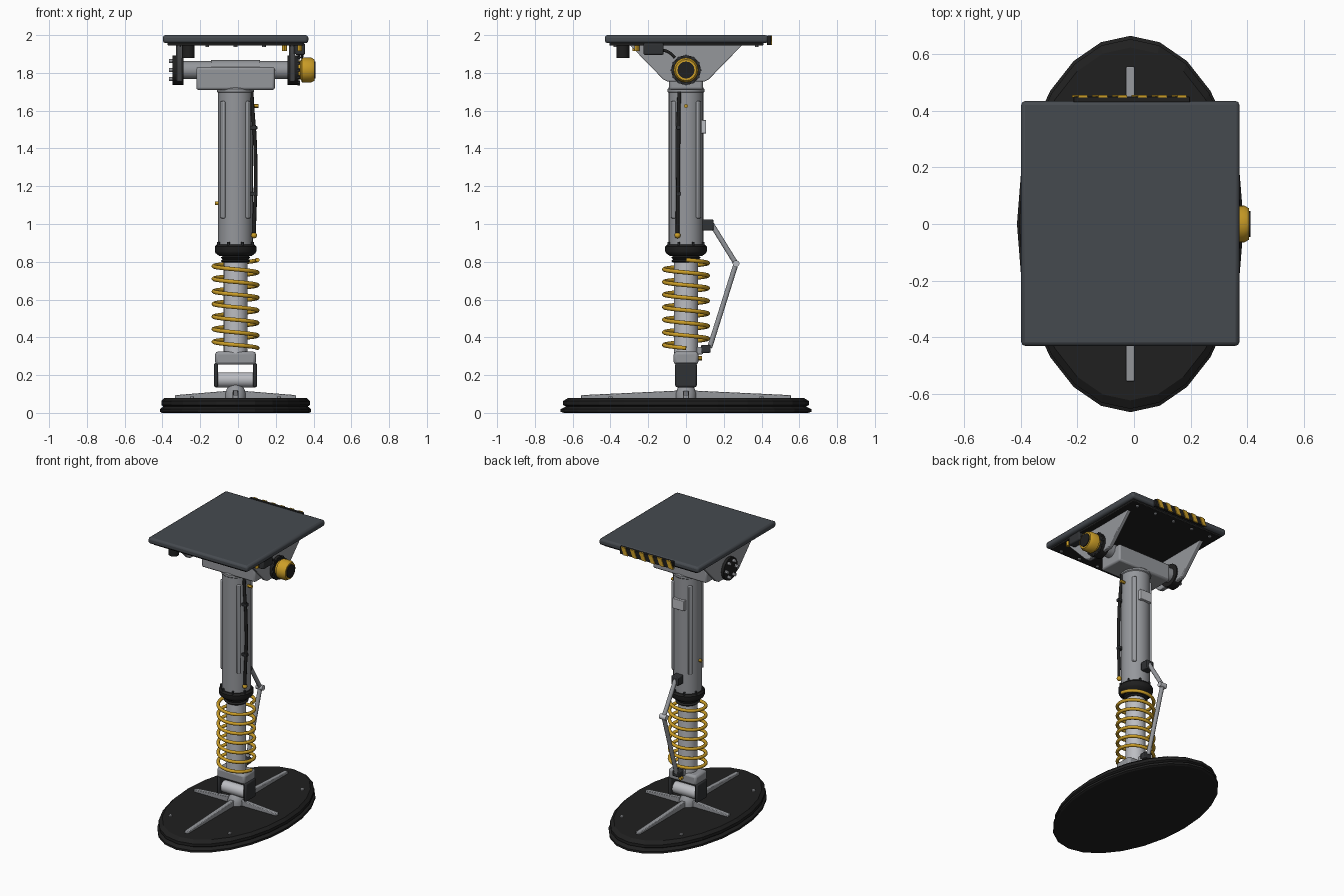
import bpy, bmesh, math
from mathutils import Matrix, Vector

if "Cube" in bpy.data.objects:
    bpy.data.objects.remove(bpy.data.objects["Cube"])

CX = -0.013  # column axis


def material(name, r, g, b):
    m = bpy.data.materials.new(name)
    m.use_nodes = True
    m.diffuse_color = (r, g, b, 1)
    m.node_tree.nodes["Principled BSDF"].inputs["Base Color"].default_value = (r, g, b, 1)
    return m


SLATE = material("slate", 0.06, 0.068, 0.078)
BLACK = material("black_rubber", 0.014, 0.014, 0.014)
CHARCOAL = material("charcoal", 0.03, 0.032, 0.035)
GREY = material("grey_metal", 0.30, 0.31, 0.33)
STEEL = material("polished_steel", 0.50, 0.51, 0.54)
GOLD = material("gold", 0.60, 0.34, 0.02)


def finish(name, bm, mat, bevel=0, smooth=True):
    bmesh.ops.recalc_face_normals(bm, faces=bm.faces)
    me = bpy.data.meshes.new(name)
    bm.to_mesh(me)
    bm.free()
    ob = bpy.data.objects.new(name, me)
    bpy.context.collection.objects.link(ob)
    me.materials.append(mat)
    if bevel:
        mod = ob.modifiers.new("bevel", 'BEVEL')
        mod.width, mod.segments, mod.limit_method = bevel, 2, 'ANGLE'
    if smooth:
        bpy.ops.object.select_all(action='DESELECT')
        ob.select_set(True)
        bpy.context.view_layer.objects.active = ob
        bpy.ops.object.shade_smooth_by_angle()
    return ob


def box(name, mat, x, y, z, bevel=0.006, turn=0):
    """Box from (min, max) ranges, turned about the column axis."""
    bm = bmesh.new()
    bmesh.ops.create_cube(bm, size=1)
    size = [r[1] - r[0] for r in (x, y, z)]
    mid = [(r[0] + r[1]) / 2 for r in (x, y, z)]
    bm.transform(Matrix.Translation((CX, 0, 0)) @ Matrix.Rotation(turn, 4, 'Z')
                 @ Matrix.Translation(mid) @ Matrix.Diagonal((*size, 1)))
    return finish(name, bm, mat, bevel)


def lathe(name, mat, profile, axis='Z', centre=(0, 0, 0), sides=24, scale_y=1, smooth=True):
    """Turn (radius, height) points about an axis, closed by caps."""
    bm = bmesh.new()
    rings = [[bm.verts.new((r * math.cos(2 * math.pi * i / sides),
                            r * math.sin(2 * math.pi * i / sides) * scale_y, h))
              for i in range(sides)] for r, h in profile]
    for a, b in zip(rings, rings[1:]):
        for i in range(sides):
            j = (i + 1) % sides
            bm.faces.new((a[i], a[j], b[j], b[i]))
    bm.faces.new(rings[0])
    bm.faces.new(rings[-1])
    turn = {'Z': Matrix(), 'X': Matrix.Rotation(math.pi / 2, 4, 'Y'),
            'Y': Matrix.Rotation(-math.pi / 2, 4, 'X')}[axis]
    bm.transform(Matrix.Translation(Vector(centre) + Vector((CX, 0, 0))) @ turn)
    return finish(name, bm, mat, 0, smooth)


def rod(name, mat, r, a, b, axis='Z', centre=(0, 0, 0), sides=24):
    return lathe(name, mat, [(r, a), (r, b)], axis, centre, sides)


def ball(name, mat, r, centre):
    bm = bmesh.new()
    bmesh.ops.create_uvsphere(bm, u_segments=16, v_segments=10, radius=r)
    bm.transform(Matrix.Translation(Vector(centre) + Vector((CX, 0, 0))))
    return finish(name, bm, mat)


def tube(name, mat, points, r, kind='POLY', res=3):
    cu = bpy.data.curves.new(name, 'CURVE')
    cu.dimensions, cu.bevel_depth, cu.bevel_resolution, cu.use_fill_caps = '3D', r, res, True
    sp = cu.splines.new(kind)
    sp.points.add(len(points) - 1)
    for p, (x, y, z) in zip(sp.points, points):
        p.co = (x + CX, y, z, 1)
    if kind == 'NURBS':
        sp.use_endpoint_u, sp.order_u = True, 3
    cu.materials.append(mat)
    ob = bpy.data.objects.new(name, cu)
    bpy.context.collection.objects.link(ob)
    return ob


def prism(name, mat, outline, lo, hi, axis, bevel=0):
    """Extrude a 2D outline along X (y, z points) or Y (x, z points)."""
    bm = bmesh.new()
    place = (lambda u, v, t: (t + CX, u, v)) if axis == 'X' else (lambda u, v, t: (u + CX, t, v))
    face = bm.faces.new([bm.verts.new(place(u, v, lo)) for u, v in outline])
    new = bmesh.ops.extrude_face_region(bm, geom=[face])["geom"]
    bmesh.ops.translate(bm, verts=[v for v in new if isinstance(v, bmesh.types.BMVert)],
                        vec=(hi - lo, 0, 0) if axis == 'X' else (0, hi - lo, 0))
    return finish(name, bm, mat, bevel)


# Oval foot with rubber sole
OVAL = 1.66
lathe("sole", BLACK, [(0.39, 0), (0.40, 0.006), (0.40, 0.02), (0.39, 0.028), (0.375, 0.04)],
      scale_y=OVAL, smooth=False)
lathe("foot_disc", BLACK, [(0.375, 0.028), (0.393, 0.042), (0.393, 0.062), (0.375, 0.08)],
      scale_y=OVAL, smooth=False)
for i, reach in enumerate((0.32, 0.555, 0.32, 0.555)):
    bm_turn = i * math.pi / 2
    rib = box("foot_rib", GREY, (0, reach), (-0.015, 0.015), (0.07, 0.094), 0.004, bm_turn)
    for v in rib.data.vertices:  # ribs rise towards the hub
        if v.co.z > 0.08 and math.hypot(v.co.x - CX, v.co.y) < 0.1:
            v.co.z += 0.026
for sx in (-1, 1):
    for sy in (-1, 1):
        rod("foot_bolt", STEEL, 0.011, 0.075, 0.088, centre=(sx * 0.23, sy * 0.4, 0), sides=8)
lathe("foot_hub", GREY, [(0.055, 0.07), (0.055, 0.105), (0.045, 0.13), (0.025, 0.15)])

# Ankle joint
rod("ankle_pin", STEEL, 0.04, -0.1, 0.1, 'X', (0, 0, 0.175))
for s in (-1, 1):
    box("ankle_cheek", CHARCOAL, sorted((s * 0.092, s * 0.114)), (-0.057, 0.057), (0.135, 0.265), 0.01)
box("ankle_block", GREY, (-0.108, 0.108), (-0.065, 0.065), (0.255, 0.325), 0.015)

# Inner shaft, spring and seal
rod("inner_shaft", STEEL, 0.063, 0.31, 0.88)
TURNS, STEPS = 7, 28
tube("coil_spring", GOLD,
     [(0.116 * math.cos(2 * math.pi * i / STEPS), -0.116 * math.sin(2 * math.pi * i / STEPS),
       0.343 + 0.467 * i / (TURNS * STEPS)) for i in range(TURNS * STEPS + 1)], 0.011)
bellows = [(0.078 if i % 2 else 0.068, 0.795 + 0.009 * i) for i in range(7)]
lathe("seal_bellows", BLACK, bellows)
lathe("collar", BLACK, [(0.085, 0.83), (0.105, 0.845), (0.11, 0.855), (0.11, 0.88), (0.1, 0.892)])
for i in range(8):
    a = (i + 0.5) * math.pi / 4
    rod("collar_bolt", CHARCOAL, 0.008, 0.885, 0.905,
        centre=(0.098 * math.cos(a), 0.098 * math.sin(a), 0), sides=6)

# Outer tube with four rails
lathe("outer_tube", GREY, [(0.092, 0.885), (0.092, 1.695), (0.097, 1.7), (0.097, 1.715), (0.075, 1.74)])
for i in range(4):
    box("tube_rail", GREY, (0.084, 0.102), (-0.014, 0.014), (1.03, 1.65), 0.006, (i + 0.5) * math.pi / 2)
box("data_plate", STEEL, (-0.045, 0.045), (0.08, 0.107), (1.48, 1.55), 0.003)

# Hydraulic hose and fittings
tube("hose", BLACK, [(0.085, -0.035, 1.70), (0.09, -0.04, 1.6), (0.104, -0.04, 1.45),
                     (0.108, -0.042, 1.2), (0.1, -0.045, 1.05), (0.098, -0.045, 0.94)], 0.01, 'NURBS')
for z in (1.15, 1.5):
    box("hose_clip", CHARCOAL, (0.075, 0.115), (-0.052, -0.028), (z, z + 0.02), 0.003)
ball("hose_fitting", GOLD, 0.016, (0.098, -0.045, 0.94))
rod("upper_valve", GOLD, 0.01, 0.08, 0.122, 'X', (0, 0, 1.625), 12)
rod("side_valve", GOLD, 0.01, -0.108, -0.08, 'X', (0, 0, 1.11), 12)
rod("lower_valve", GOLD, 0.012, 0.05, 0.085, 'Y', (0, 0, 0.29), 12)

# Folding torque link at the back
box("upper_link_bracket", CHARCOAL, (-0.028, 0.028), (0.085, 0.145), (0.965, 1.025))
box("lower_link_bracket", CHARCOAL, (-0.028, 0.028), (0.08, 0.13), (0.318, 0.36))
box("link_mount", GREY, (-0.025, 0.025), (0.05, 0.09), (0.31, 0.35))
KNEE = (0, 0.265, 0.79)
tube("upper_link", GREY, [(0, 0.135, 1.0), KNEE], 0.014)
tube("lower_link", GREY, [KNEE, (0, 0.125, 0.345)], 0.014)
rod("link_knee", STEEL, 0.018, -0.025, 0.025, 'X', KNEE, 16)

# Tilting head
box("head_block", GREY, (-0.208, 0.208), (-0.09, 0.09), (1.71, 1.83), 0.012)
rod("head_axle", GREY, 0.048, -0.33, 0.32, 'X', (0, 0, 1.815))
rod("head_saddle", GREY, 0.053, -0.13, 0.13, 'X', (0, 0, 1.815))
CHEEK = [(-0.3, 1.95), (-0.12, 1.765), (-0.1, 1.755), (0.1, 1.755), (0.12, 1.765), (0.3, 1.95)]
for s in (-1, 1):
    lo, hi = sorted((s * 0.284, s * 0.314))
    prism("head_cheek", GREY, CHEEK, lo, hi, 'X', 0.005)
    lo, hi = sorted((s * 0.275, s * 0.333))
    rod("axle_ring", BLACK, 0.078, lo, hi, 'X', (0, 0, 1.815))
for i in range(6):
    a = i * math.pi / 3
    rod("axle_bolt", STEEL, 0.011, -0.352, -0.33, 'X',
        (0, 0.055 * math.cos(a), 1.815 + 0.055 * math.sin(a)), 8)

# Control knob on the left end
lathe("knob", GOLD, [(0.05, 0.325), (0.05, 0.345), (0.066, 0.352), (0.066, 0.4), (0.056, 0.418)],
      'X', (0, 0, 1.815), 16)
rod("knob_cap", BLACK, 0.045, 0.41, 0.424, 'X', (0, 0, 1.815), 16)
for i in range(12):
    a = i * math.pi / 6
    rod("knob_stud", CHARCOAL, 0.008, 0.328, 0.34, 'X',
        (0, 0.074 * math.cos(a), 1.815 + 0.074 * math.sin(a)), 6)

# Top platform
box("platform", SLATE, (-0.385, 0.385), (-0.43, 0.434), (1.957, 2.0), 0.014)
box("platform_underlay", BLACK, (-0.36, 0.36), (-0.405, 0.41), (1.945, 1.965), 0.004)
for s in (-1, 1):
    for i in range(5):
        rod("platform_bolt", GREY, 0.01, 1.936, 1.95, centre=(-0.3 + 0.15 * i, s * 0.375, 0), sides=8)

# Sensors and wiring under the platform
rod("sensor", BLACK, 0.034, 1.88, 1.95, centre=(-0.25, -0.333, 0), sides=16)
box("control_box", CHARCOAL, (0.315, 0.368), (-0.225, -0.118), (1.895, 1.958), 0.008)
tube("wire", BLACK, [(0.34, -0.13, 1.92), (0.355, -0.09, 1.92), (0.35, -0.06, 1.88)], 0.008, 'NURBS')
for x, y in ((0.26, -0.27), (0.34, -0.26)):
    rod("connector", GOLD, 0.013, 1.915, 1.95, centre=(x, y, 0), sides=12)

# Hazard strip on the back edge
box("hazard_strip", BLACK, (-0.2, 0.21), (0.43, 0.45), (1.947, 1.998), 0.002)
for i in range(6):
    x = -0.185 + 0.07 * i
    prism("hazard_stripe", GOLD, [(x - 0.02, 1.947), (x + 0.012, 1.947), (x + 0.034, 1.999), (x + 0.002, 1.999)],
          0.446, 0.455, 'Y')
